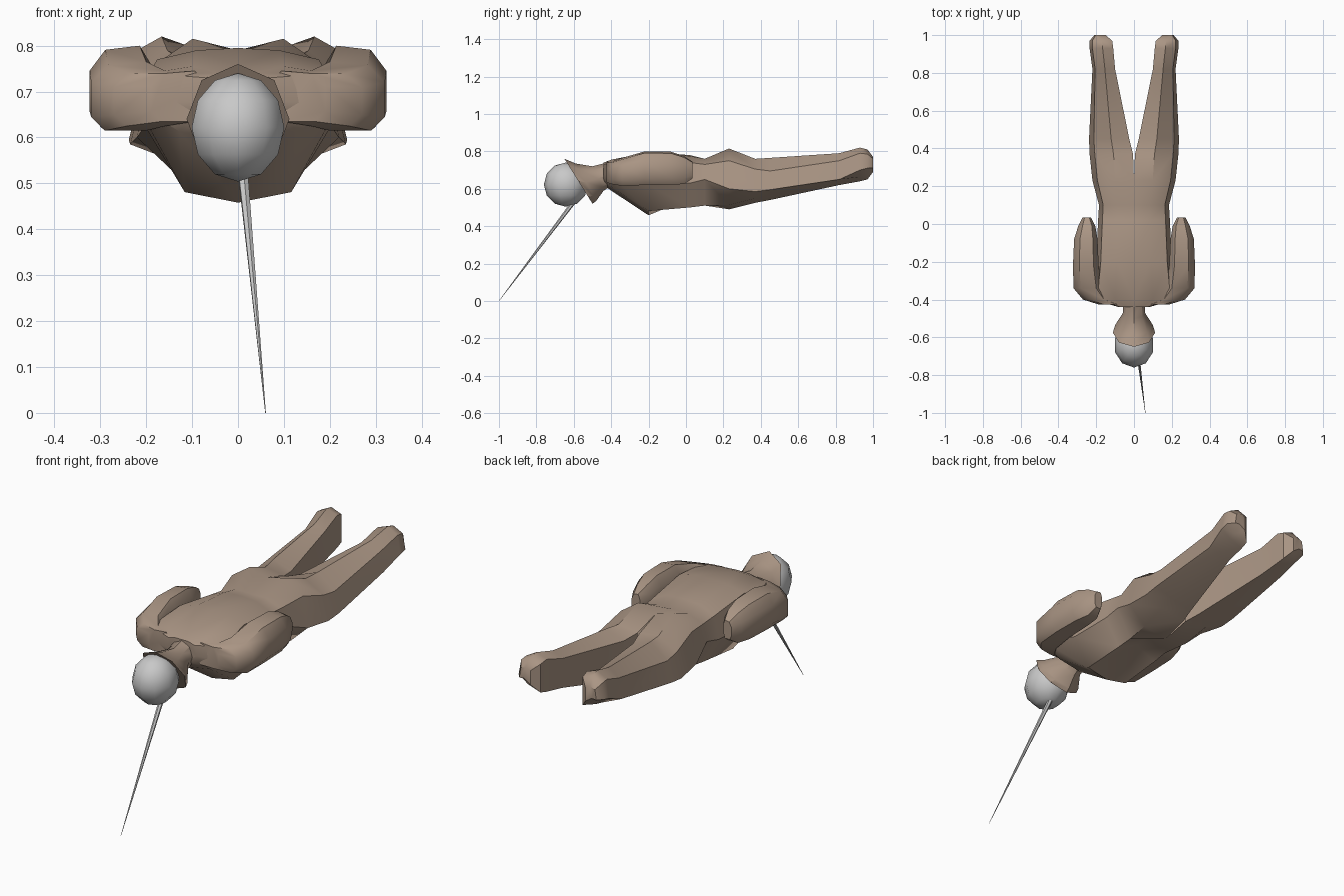
import bpy, bmesh, math
from mathutils import Vector

if "Cube" in bpy.data.objects:
    bpy.data.objects.remove(bpy.data.objects["Cube"])


def material(name, rgb):
    m = bpy.data.materials.new(name)
    m.diffuse_color = (*rgb, 1)
    m.use_nodes = True
    m.node_tree.nodes["Principled BSDF"].inputs["Base Color"].default_value = m.diffuse_color
    return m


skin = material("skin brown", (0.40, 0.30, 0.23))
metal = material("pale grey", (0.58, 0.58, 0.58))


def finish(bm, name, mat, mirror=False, angle=40):
    bmesh.ops.remove_doubles(bm, verts=bm.verts, dist=0.0005)
    bmesh.ops.recalc_face_normals(bm, faces=bm.faces)
    me = bpy.data.meshes.new(name)
    bm.to_mesh(me)
    bm.free()
    me.materials.append(mat)
    ob = bpy.data.objects.new(name, me)
    bpy.context.collection.objects.link(ob)
    if mirror:
        mod = ob.modifiers.new("mirror", 'MIRROR')
        mod.merge_threshold = 0.001
    bpy.ops.object.select_all(action='DESELECT')
    bpy.context.view_layer.objects.active = ob
    ob.select_set(True)
    bpy.ops.object.shade_smooth_by_angle(angle=math.radians(angle))
    return ob


def loft(bm, rings, open_until=0):
    """Skin rings of points; segments before open_until stay open on the centre line."""
    vs = [[bm.verts.new(p) for p in r] for r in rings]
    n = len(vs[0])
    for s in range(len(vs) - 1):
        for i in range(n - 1 if s < open_until else n):
            j = (i + 1) % n
            bm.faces.new((vs[s][i], vs[s][j], vs[s + 1][j], vs[s + 1][i]))
    bm.faces.new(vs[0])
    bm.faces.new(vs[-1])


def oval(y, z, rx, rz, tilt=0.0, n=8):
    """Ring across y; tilt shifts y with height."""
    ring = []
    for k in range(n):
        a = 2 * math.pi * k / n + math.pi / 2
        ring.append((rx * math.cos(a), y + tilt * math.sin(a), z + rz * math.sin(a)))
    return ring


def half_section(y, inner, outer, top, ridge, upper, lower, bottom):
    """Half outline of torso or leg, from inner top round to inner bottom."""
    w = outer - inner
    hollow = -0.1 < y < 0.15  # sunken belly between the flanks
    return [(inner, y, top), (inner + .45 * w, y, ridge), (inner + .88 * w, y, upper),
            (outer, y, lower), (inner + .58 * w, y, bottom + (-.05 if hollow else .023)),
            (inner, y, bottom)]


# Torso and legs: y, inner x, outer x, then heights
sections = [
    (-0.44, 0, .08, .74, .74, .73, .68, .62),
    (-0.40, 0, .22, .755, .755, .74, .67, .59),
    (-0.20, 0, .20, .795, .79, .77, .62, .458),
    (0.02, 0, .19, .78, .775, .74, .63, .55),
    (0.10, 0, .185, .76, .76, .73, .65, .56),
    (0.23, 0, .22, .79, .815, .75, .60, .49),
    (0.37, .005, .235, .745, .76, .705, .585, .525),
    (0.45, .025, .238, .73, .765, .695, .595, .54),
    (0.82, .10, .22, .765, .79, .75, .65, .62),
    (0.93, .11, .235, .80, .82, .79, .70, .64),
    (0.97, .115, .235, .79, .81, .785, .71, .65),
    (1.00, .15, .21, .76, .77, .76, .71, .69),
]
bm = bmesh.new()
loft(bm, [half_section(*s) for s in sections], open_until=6)
# the neck end needs no other inner wall: the centre line is closed by the mirror
finish(bm, "body_and_legs", skin, mirror=True)

# Arms: shoulder, upper arm and folded forearm (y, x, z, half width, half height)
arm = [
    (-0.425, .13, .69, .06, .055), (-0.40, .20, .685, .07, .06),
    (-0.34, .245, .69, .075, .075), (-0.22, .255, .71, .068, .09),
    (-0.08, .255, .71, .062, .088), (-0.01, .25, .70, .045, .075),
    (0.035, .25, .70, .022, .045),
]
outline = ((-.6, 1), (.5, .9), (1, .4), (1, -.6), (.6, -1), (-.6, -1), (-1, -.4), (-1, .5))
bm = bmesh.new()
loft(bm, [[(x + rx * u, y, z + rz * v) for u, v in outline] for y, x, z, rx, rz in arm])
finish(bm, "arms", skin, mirror=True)

# Neck flaring into a slanted hood round the head
bm = bmesh.new()
loft(bm, [oval(-0.40, .68, .06, .065),
          oval(-0.47, .655, .058, .065, -0.03),
          oval(-0.535, .635, .10, .10, -0.055),
          oval(-0.575, .64, .112, .12, -0.075)])
finish(bm, "neck_and_hood", skin)

# Faceted head ball
bm = bmesh.new()
bmesh.ops.create_uvsphere(bm, u_segments=10, v_segments=6, radius=1)
for v in bm.verts:
    v.co = Vector((v.co.x * .106, v.co.y * .118 - .642, v.co.z * .118 + .622))
finish(bm, "head", metal)

# Long thin spike running from the head to the ground
base, tip = Vector((.01, -.60, .53)), Vector((.06, -1.0, 0))
bm = bmesh.new()
bmesh.ops.create_cone(bm, cap_ends=True, segments=6, radius1=.012, radius2=.0008,
                      depth=(tip - base).length)
rot = (tip - base).to_track_quat('Z', 'Y')
for v in bm.verts:
    v.co = rot @ v.co + (base + tip) / 2
finish(bm, "spike", metal)
